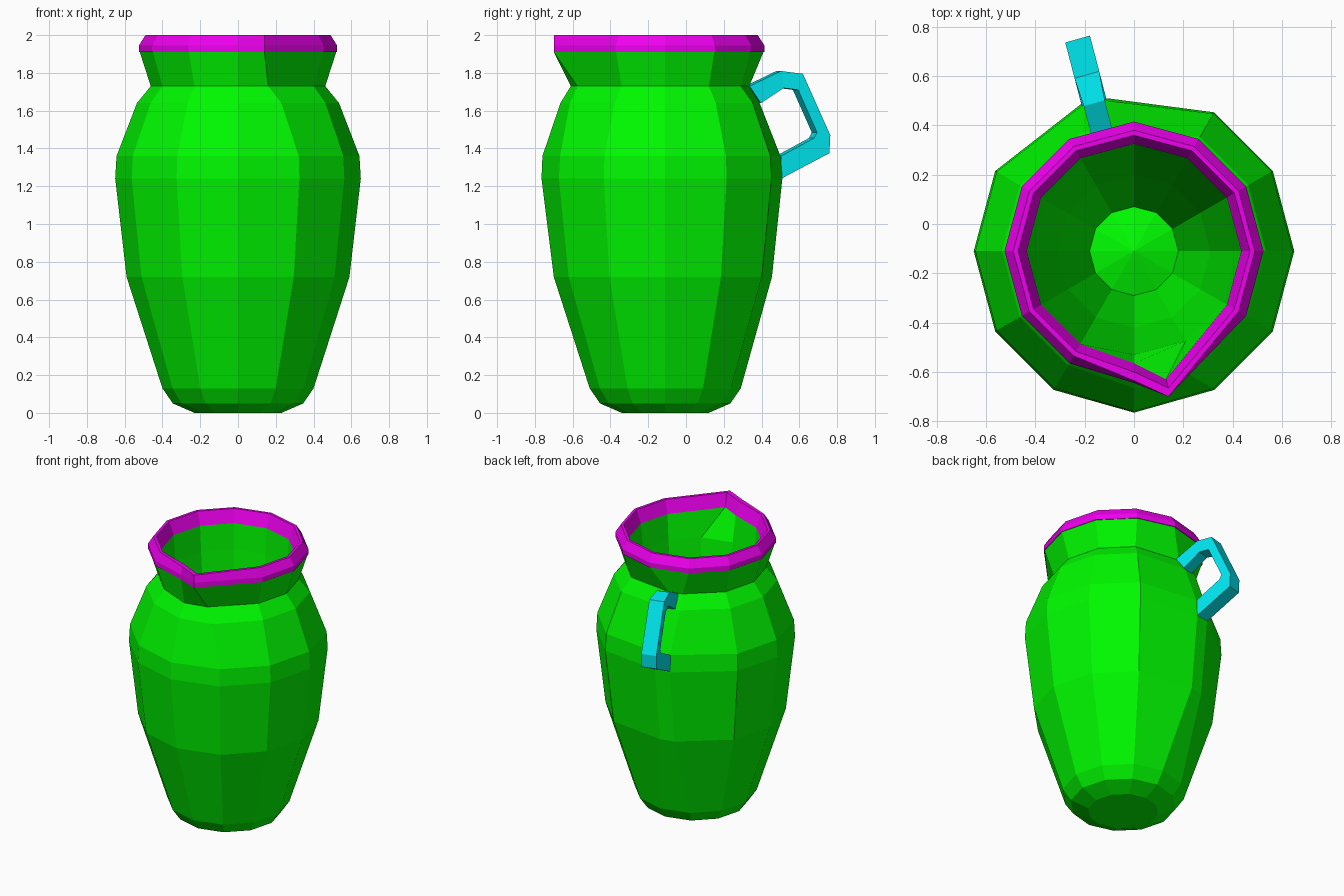
import bpy, bmesh, math
from mathutils import Vector

if "Cube" in bpy.data.objects:
    bpy.data.objects.remove(bpy.data.objects["Cube"])

SIDES, CY = 12, -0.11


def material(name, colour):
    m = bpy.data.materials.new(name)
    m.diffuse_color = (*colour, 1)
    m.use_nodes = True
    m.node_tree.nodes["Principled BSDF"].inputs["Base Color"].default_value = m.diffuse_color
    return m


def make_object(name, bm, mat):
    bmesh.ops.recalc_face_normals(bm, faces=bm.faces)
    me = bpy.data.meshes.new(name)
    bm.to_mesh(me)
    bm.free()
    me.materials.append(mat)
    ob = bpy.data.objects.new(name, me)
    bpy.context.collection.objects.link(ob)
    return ob


def ring(bm, r, z, moved):
    """12-sided ring; 'moved' maps a vertex number to its own (x, y)."""
    out = []
    for i in range(SIDES):
        a = 2 * math.pi * i / SIDES
        x, y = moved.get(i, (r * math.cos(a), CY + r * math.sin(a)))
        out.append(bm.verts.new((x, y, z)))
    return out


def bridge(bm, a, b):
    n = len(a)
    for i in range(n):
        j = (i + 1) % n
        bm.faces.new((a[i], a[j], b[j], b[i]))


def lathe(name, rows, mat, closed=False, start_z=None, end_z=None):
    bm = bmesh.new()
    rings = [ring(bm, *row) for row in rows]
    for a, b in zip(rings, rings[1:]):
        bridge(bm, a, b)
    if closed:
        bridge(bm, rings[-1], rings[0])
    for loop, z in ((rings[0], start_z), (rings[-1], end_z)):
        if z is not None:
            c = bm.verts.new((0, CY, z))
            for i in range(SIDES):
                bm.faces.new((loop[i], loop[(i + 1) % SIDES], c))
    return make_object(name, bm, mat)


green = material("green", (0.0, 0.95, 0.0))
magenta = material("magenta", (0.85, 0.0, 0.85))
cyan = material("cyan", (0.0, 0.83, 0.9))


# Vertices 3 and 4 sit beside the handle, 9 and 10 form the spout
def back(y3, y4, x3=-0.11, x4=-0.21):
    return {3: (x3, y3), 4: (x4, y4)}


spout_out = {9: (0, -0.645), 10: (0.14, -0.70)}
spout_in = {9: (0, -0.565), 10: (0.13, -0.63)}

# Body: outside wall from the base up, then the funnel-shaped inside down to the floor
lathe("body", [
    (0.23, 0.0, {}),
    (0.345, 0.05, {}),
    (0.40, 0.13, {}),
    (0.59, 0.72, back(0.455, 0.43)),
    (0.65, 1.24, {**back(0.51, 0.49), 9: (0, -0.765)}),
    (0.643, 1.36, {**back(0.50, 0.48), 9: (0, -0.76)}),
    (0.535, 1.64, {**back(0.39, 0.37), 9: (0, -0.665), 10: (0.23, -0.615)}),
    (0.462, 1.73, {**back(0.335, 0.31, -0.10, -0.19),
                   9: (0, -0.61), 10: (0.16, -0.575)}),
    (0.52, 1.91, spout_out),
    (0.435, 1.91, spout_in),
    (0.42, 1.73, {}),
    (0.31, 0.72, {}),
    (0.18, 0.06, {}),
], green, start_z=0.0, end_z=0.12)

# Rim band with a chamfered edge
lathe("rim", [
    (0.525, 1.91, spout_out),
    (0.525, 1.945, spout_out),
    (0.49, 2.0, {9: (0, -0.635), 10: (0.14, -0.70)}),
    (0.47, 2.0, {9: (0, -0.60), 10: (0.14, -0.665)}),
    (0.435, 1.91, spout_in),
], magenta, closed=True)

# Handle: outer and inner (y, z) at each section
sections = [
    ((0.325, 1.73), (0.385, 1.64)),
    ((0.49, 1.81), (0.505, 1.72)),
    ((0.605, 1.795), (0.58, 1.71)),
    ((0.75, 1.47), (0.68, 1.485)),
    ((0.745, 1.375), (0.665, 1.455)),
    ((0.49, 1.24), (0.49, 1.36)),
]
bm = bmesh.new()
loops = []
for k, (outer, inner) in enumerate(sections):
    side = Vector((0.05, 0.014, 0)) * (0.85 if k < 2 else 1.0)
    o, i = (Vector((-0.13 - 0.26 * (y - 0.37), y, z)) for y, z in (outer, inner))
    loops.append([bm.verts.new(p) for p in (o - side, o + side, i + side, i - side)])
for a, b in zip(loops, loops[1:]):
    bridge(bm, a, b)
bm.faces.new(loops[0])
bm.faces.new(loops[-1])
make_object("handle", bm, cyan)
